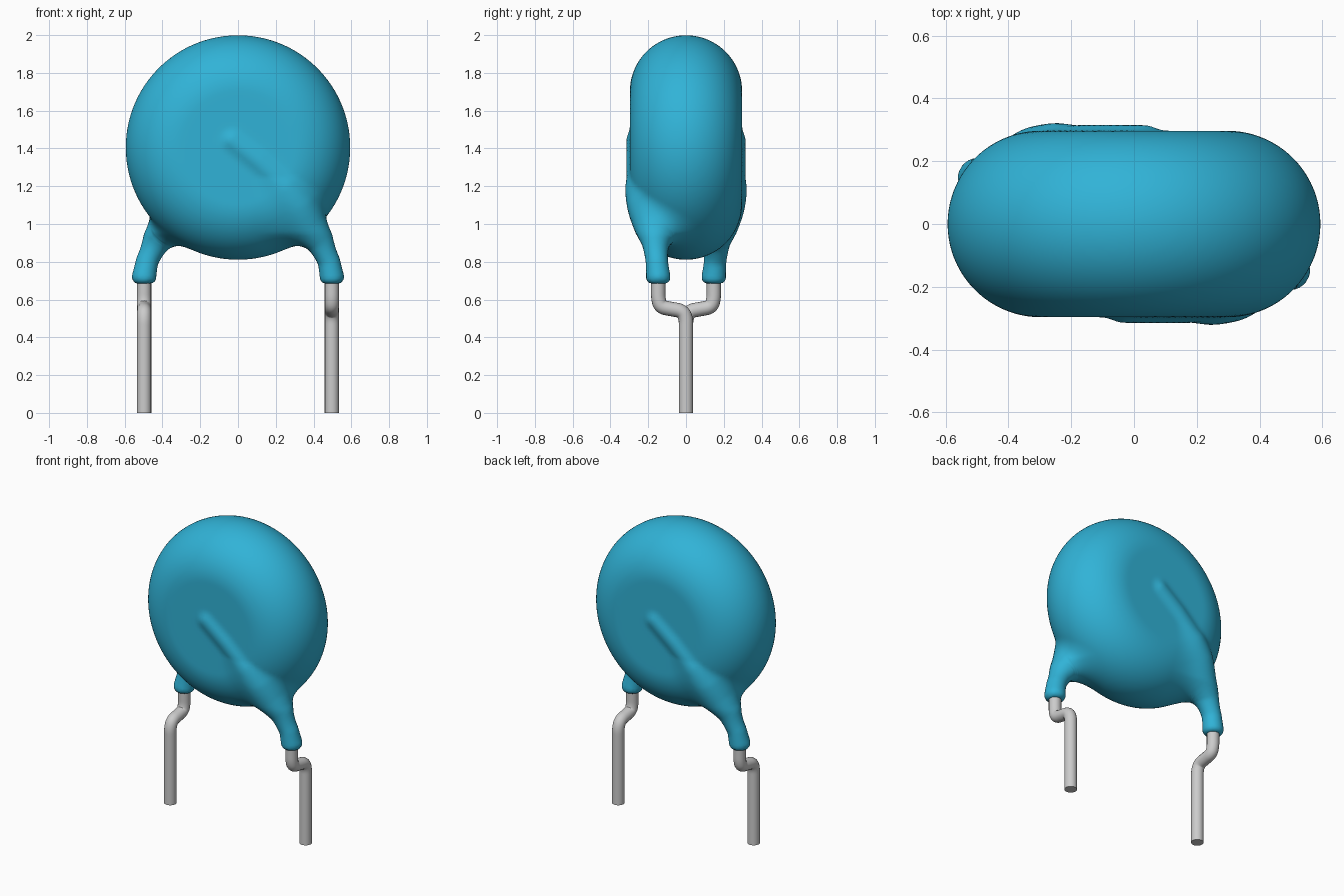
import bpy, bmesh, math
from mathutils import Vector

cube = bpy.data.objects.get("Cube")
if cube:
    bpy.data.objects.remove(cube, do_unlink=True)


def material(name, color, rough):
    m = bpy.data.materials.new(name)
    m.use_nodes = True
    m.diffuse_color = (*color, 1)
    bsdf = m.node_tree.nodes["Principled BSDF"]
    bsdf.inputs["Base Color"].default_value = (*color, 1)
    bsdf.inputs["Roughness"].default_value = rough
    return m


teal = material("teal coating", (0.03, 0.45, 0.68), 0.5)
metal = material("grey metal", (0.6, 0.6, 0.6), 0.5)

CENTRE_Z, FLAT, ROUND = 1.405, 0.297, 0.297   # disc: flat radius and rim rounding
SLEEVE_END = 0.685

# Coated wire on the front side: x, y, z, radius
path = [(-0.03, -0.262, 1.44, 0.05), (0.11, -0.262, 1.33, 0.052),
        (0.25, -0.254, 1.20, 0.056), (0.325, -0.232, 1.10, 0.056),
        (0.38, -0.20, 1.00, 0.054), (0.443, -0.172, 0.90, 0.054),
        (0.483, -0.155, 0.80, 0.058), (0.497, -0.147, 0.72, 0.064),
        (0.497, -0.147, 0.60, 0.064)]
segments = []
for a, b in zip(path, path[1:]):
    pa, ab = Vector(a[:3]), Vector(b[:3]) - Vector(a[:3])
    segments.append((pa, ab, ab.length_squared, a[3], b[3] - a[3]))


def smooth_min(a, b, k):
    h = max(k - abs(a - b), 0) / k
    return min(a, b) - h * h * k / 4


def wire_distance(p):
    best = 9.0
    for a, ab, l2, r, dr in segments:
        ap = p - a
        t = min(max(ap.dot(ab) / l2, 0), 1)
        best = min(best, (ap - ab * t).length - r - dr * t)
    return -smooth_min(-best, p.z - SLEEVE_END, 0.035)


def distance(p):
    """Distance to the coating: disc blended with both coated wires."""
    rho = math.hypot(p.x, p.z - CENTRE_Z)
    d = math.hypot(max(rho - FLAT, 0), p.y) - ROUND
    if p.z < 1.65:
        k = 0.035 + 0.19 * min(max((1.25 - p.z) / 0.3, 0), 1)
        for q in (p, Vector((-p.x, -p.y, p.z))):
            d = smooth_min(d, wire_distance(q), k)
    return d


def project(verts):
    e = 0.001
    steps = (Vector((e, 0, 0)), Vector((0, e, 0)), Vector((0, 0, e)))
    for v in verts:
        d = distance(v.co)
        g = Vector([(distance(v.co + s) - d) / e for s in steps])
        if g.length > 0.2:
            move = -d * g / g.length_squared
            if move.length > 0.05:
                move.length = 0.05
            v.co += move


# Rough coating: rounded disc plus beads along both wires
bm = bmesh.new()
bmesh.ops.create_uvsphere(bm, u_segments=64, v_segments=32, radius=1)
for v in bm.verts:
    x, y, z = v.co
    flat = Vector((x, y, 0))
    flat = flat.normalized() * FLAT if flat.length > 1e-4 else flat * 0
    c = v.co * ROUND + flat
    v.co = (c.x, c.z, c.y + CENTRE_Z)
for a, ab, l2, r, dr in segments:
    for i in range(8):
        t = i / 8
        p = a + ab * t
        if p.z < SLEEVE_END + 0.045:
            continue
        for s in (1, -1):
            made = bmesh.ops.create_icosphere(bm, subdivisions=2, radius=(r + dr * t) * 1.08)
            bmesh.ops.translate(bm, verts=made["verts"], vec=(s * p.x, s * p.y, p.z))
mesh = bpy.data.meshes.new("coated_disc_body")
bm.to_mesh(mesh)
bm.free()
body = bpy.data.objects.new("coated_disc_body", mesh)
bpy.context.collection.objects.link(body)


def select(obj):
    bpy.ops.object.select_all(action='DESELECT')
    obj.select_set(True)
    bpy.context.view_layer.objects.active = obj


# Fuse into one skin, then settle it on the blended surface
select(body)
mod = body.modifiers.new("fuse", 'REMESH')
mod.mode = 'VOXEL'
mod.voxel_size = 0.018
bpy.ops.object.modifier_apply(modifier=mod.name)
bm = bmesh.new()
bm.from_mesh(body.data)
for smoothing in (2, 2, 1, 0):
    for _ in range(smoothing):
        bmesh.ops.smooth_vert(bm, verts=bm.verts, factor=0.5,
                              use_axis_x=True, use_axis_y=True, use_axis_z=True)
    project(bm.verts)
for f in bm.faces:
    f.smooth = True
bm.to_mesh(body.data)
bm.free()
body.data.materials.clear()
body.data.materials.append(teal)

# Bent wire leads, one on each side
bend = [(-0.147, 0.74), (-0.147, 0.66), (-0.147, 0.60), (-0.132, 0.56), (-0.08, 0.55),
        (-0.02, 0.54), (0, 0.50), (0, 0.44), (0, 0.30), (0, 0)]
for name, s in (("front_lead", 1), ("back_lead", -1)):
    cu = bpy.data.curves.new(name, 'CURVE')
    cu.dimensions = '3D'
    cu.bevel_depth = 0.038
    cu.bevel_resolution = 6
    cu.use_fill_caps = True
    sp = cu.splines.new('NURBS')
    sp.points.add(len(bend) - 1)
    for pt, (y, z) in zip(sp.points, bend):
        pt.co = (s * 0.497, s * y, z, 1)
    sp.order_u = 3
    sp.use_endpoint_u = True
    sp.resolution_u = 6
    lead = bpy.data.objects.new(name, cu)
    bpy.context.collection.objects.link(lead)
    cu.materials.append(metal)
    select(lead)
    bpy.ops.object.convert(target='MESH')
    bpy.ops.object.shade_smooth_by_angle(angle=math.radians(40))
